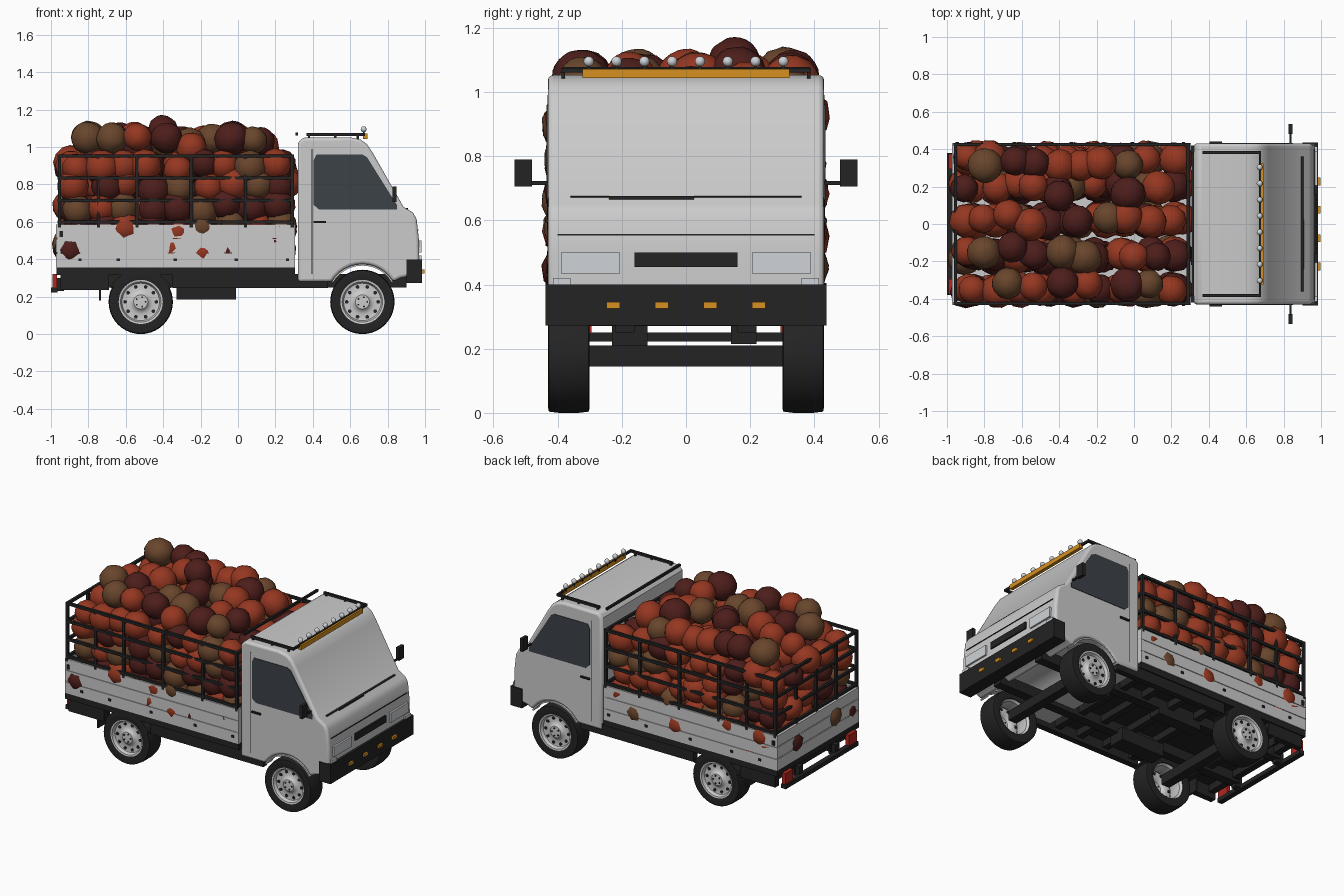
import bpy, bmesh, random
from math import sin, cos, pi, radians
from mathutils import Matrix, Vector

if "Cube" in bpy.data.objects:
    bpy.data.objects.remove(bpy.data.objects["Cube"])
random.seed(11)

def material(name, r, g, b):
    m = bpy.data.materials.new(name)
    m.diffuse_color = (r, g, b, 1)
    m.use_nodes = True
    m.node_tree.nodes["Principled BSDF"].inputs["Base Color"].default_value = m.diffuse_color
    return m

DARK = material("dark", .017, .017, .018)
GLASS = material("glass", .045, .055, .065)
ORANGE = material("orange", .68, .28, .015)
RED = material("red", .45, .02, .015)
LAMP = material("lamp", .62, .65, .68)
FRUIT = [material("maroon", .075, .013, .011), material("rust", .3, .038, .015),
         material("brown", .14, .06, .025)]

def finish(bm, name, mat=None, mirror=False, bevel=0, segs=2, smooth=0):
    bmesh.ops.recalc_face_normals(bm, faces=bm.faces)
    me = bpy.data.meshes.new(name)
    bm.to_mesh(me)
    bm.free()
    ob = bpy.data.objects.new(name, me)
    bpy.context.collection.objects.link(ob)
    if mat:
        me.materials.append(mat)
    if smooth:
        bpy.context.view_layer.objects.active = ob
        bpy.ops.object.select_all(action='DESELECT')
        ob.select_set(True)
        bpy.ops.object.shade_smooth_by_angle(angle=radians(smooth))
    if bevel:
        b = ob.modifiers.new("bevel", 'BEVEL')
        b.width, b.segments, b.limit_method, b.angle_limit = bevel, segs, 'ANGLE', radians(40)
    if mirror:
        m = ob.modifiers.new("mirror", 'MIRROR')
        m.use_axis = (False, True, False)
    return ob

def add_box(bm, x0, x1, y0, y1, z0, z1):
    mat = Matrix.Translation(((x0+x1)/2, (y0+y1)/2, (z0+z1)/2)) @ Matrix.Diagonal((x1-x0, y1-y0, z1-z0, 1))
    bmesh.ops.create_cube(bm, size=1, matrix=mat)

def boxes(name, dims, mat=None, **kw):
    bm = bmesh.new()
    for d in dims:
        add_box(bm, *d)
    return finish(bm, name, mat, **kw)

def prism(name, pts, y0, y1, mat=None, **kw):
    bm = bmesh.new()
    f = bm.faces.new([bm.verts.new((x, y0, z)) for x, z in pts])
    ext = bmesh.ops.extrude_face_region(bm, geom=[f])
    bmesh.ops.translate(bm, vec=(0, y1-y0, 0), verts=[v for v in ext['geom'] if isinstance(v, bmesh.types.BMVert)])
    return finish(bm, name, mat, **kw)

def lathe(name, prof, cx, cy, cz, mat=None, n=40, closed=False, **kw):
    # revolve (radius, y) profile round the y axis
    bm = bmesh.new()
    rings = [[bm.verts.new((cx+r*cos(2*pi*i/n), cy+y, cz+r*sin(2*pi*i/n))) for i in range(n)] for r, y in prof]
    pairs = list(zip(rings, rings[1:])) + ([(rings[-1], rings[0])] if closed else [])
    for a, b in pairs:
        for i in range(n):
            bm.faces.new((a[i], a[(i+1) % n], b[(i+1) % n], b[i]))
    if not closed:
        bm.faces.new(rings[-1])
    return finish(bm, name, mat, **kw)

# cab shell with wheel arch
AX_F, AX_R, AX_Z = .665, -.52, .172
arch = [(AX_F + .19*cos(t), .185 + .19*sin(t)) for t in [radians(150 - 120*i/12) for i in range(13)]]
cab = [(.32, .28), (.32, 1.02), (.345, 1.05), (.6, 1.052), (.655, 1.04), (.69, 1.015), (.72, .97),
       (.885, .68), (.935, .65), (.955, .615), (.968, .5), (.97, .32), (.87, .30)]
prism("cab_shell", cab + arch[::-1] + [(.485, .28)], -.43, .43, bevel=.022, segs=3, smooth=35)
prism("wheel_arch_lip", arch + [(AX_F + .181*cos(t), .185 + .181*sin(t)) for t in
      [radians(30 + 120*i/12) for i in range(13)]], .37, .432, mirror=True)
# side windows, door seams and handles
prism("side_window", [(.405, .93), (.42, .96), (.665, .96), (.69, .945), (.85, .69), (.85, .665), (.435, .665), (.405, .69)],
      .425, .434, GLASS, mirror=True)
boxes("door_seams", [(.394, .397, .425, .4315, .32, .99)], DARK, mirror=True)
boxes("door_handle", [(.405, .47, .425, .44, .593, .605)], DARK, mirror=True)
# cab front details
boxes("front_seams", [(.87, .907, -.36, .36, .671, .675), (.93, .966, -.4, .4, .553, .558)], DARK)
boxes("wiper", [(.88, .91, -.24, .025, .663, .675)], DARK)
boxes("grille", [(.95, .978, -.16, .16, .455, .5)], DARK)
boxes("headlight", [(.94, .98, .205, .39, .435, .5)], LAMP, mirror=True)
boxes("fog_lamp", [(.95, .98, .36, .415, .395, .42)], LAMP, mirror=True)
boxes("front_bumper", [(.9, .985, -.437, .437, .273, .4)], DARK)
boxes("bumper_lamps", [(.98, .997, y-.021, y+.021, .325, .345) for y in (-.227, -.076, .076, .227)], ORANGE)
# mirrors
boxes("wing_mirror", [(.825, .847, .48, .535, .705, .79)], DARK, mirror=True)
boxes("mirror_arm", [(.832, .842, .42, .49, .71, .722)], DARK, mirror=True)
# roof rack and light bar
boxes("roof_rails", [(.365, .68, .375, .39, 1.06, 1.075)], DARK, mirror=True)
boxes("roof_rail_feet", [(x-.006, x+.006, .377, .388, 1.04, 1.065) for x in (.38, .52, .64)], DARK, mirror=True)
boxes("roof_crossbars", [(.308, .322, -.385, .385, 1.062, 1.077), (.668, .68, -.385, .385, 1.06, 1.075)], DARK)
boxes("light_bar", [(.668, .692, -.323, .323, 1.043, 1.072)], ORANGE)
bm = bmesh.new()
for i in range(8):
    y = -.303 + i*.0866
    bmesh.ops.create_uvsphere(bm, u_segments=16, v_segments=10, radius=.016, matrix=Matrix.Translation((.672, y, 1.095)))
finish(bm, "roof_lamps", LAMP, smooth=35)
boxes("roof_lamp_stems", [(.667, .677, -.308+i*.0866, -.298+i*.0866, 1.06, 1.085) for i in range(8)], DARK)

# wheels
for tag, ax in (("front", AX_F), ("rear", AX_R)):
    lathe(tag+"_tyre", [(.116, -.06), (.155, -.065), (.168, -.062), (.172, -.03), (.172, .03), (.168, .062), (.155, .065), (.116, .058)],
          ax, .365, AX_Z, DARK, closed=True, mirror=True, smooth=35)
    lathe(tag+"_rim", [(.116, -.055), (.105, -.04), (.104, .01), (.116, .055), (.118, .062), (.108, .06), (.1, .04), (.065, .035),
          (.045, .045), (.038, .055), (.004, .056)], ax, .365, AX_Z, mirror=True, smooth=35)
    bm = bmesh.new()
    for n, r, s, y in ((10, .084, .01, .403), (5, .026, .005, .422)):
        for i in range(n):
            t = 2*pi*i/n
            bmesh.ops.create_cone(bm, cap_ends=True, segments=10, radius1=s, radius2=s, depth=.008,
                matrix=Matrix.Translation((ax+r*cos(t), y, AX_Z+r*sin(t))) @ Matrix.Rotation(pi/2, 4, 'X'))
    finish(bm, tag+"_wheel_holes", DARK, mirror=True)
    boxes(tag+"_axle", [(ax-.03, ax+.03, -.33, .33, .145, .21)], DARK)

# chassis
boxes("chassis_rail", [(-.95, .9, .16, .22, .25, .32)], DARK, mirror=True)
boxes("cross_members", [(x-.022, x+.022, -.4, .4, .27, .32) for x in (-.92, -.72, -.3, -.1, .1, .27)], DARK)
boxes("side_sills", [(-.95, -.69, .38, .42, .235, .32), (-.35, .48, .38, .42, .245, .32)], DARK, mirror=True)
boxes("fuel_tank", [(-.33, -.01, -.23, -.12, .185, .27), (-.33, -.01, .14, .22, .215, .27)], DARK)
boxes("mud_flap", [(-.742, -.732, .3, .42, .18, .28)], DARK, mirror=True)
prism("rear_mudguard", [(AX_R+.19*cos(t), .155+.19*sin(t)) for t in [radians(30+10*i) for i in range(13)]] +
      [(AX_R+.178*cos(t), .155+.178*sin(t)) for t in [radians(150-10*i) for i in range(13)]], .3, .428, DARK, mirror=True)
boxes("rear_bar", [(-1.0, -.965, -.38, .38, .222, .25), (-.98, -.93, .17, .21, .23, .3), (-.98, -.93, -.21, -.17, .23, .3)], DARK)
boxes("tail_light", [(-.993, -.967, .295, .375, .25, .322)], RED, mirror=True)

# load bed
boxes("bed_frame", [(-.97, .305, -.428, .428, .315, .355)], DARK)
boxes("bed_floor", [(-.965, .3, -.42, .42, .352, .37)])
zs = [(.356, .43), (.435, .508), (.513, .585)]
boxes("side_planks", [(-.97, .305, .412, .432, a, b) for a, b in zs] + [(-.965, .3, .41, .427, .356, .58)], mirror=True)
boxes("tailgate_planks", [(-.972, -.952, -.43, .43, a, b) for a, b in zs] + [(-.967, -.95, -.42, .42, .356, .58)])
boxes("headboard", [(.285, .305, -.43, .43, .356, .585)])
boxes("bed_latches", [(x-.009, x+.009, .43, .438, .39, .405) for x in (-.845, -.64, -.335, -.01, .265)] +
      [(-.955, -.935, .43, .438, .52, .55)], DARK, mirror=True)

# cage rails and posts
w, rails = .0085, (.6, .715, .835, .952)
bars = [(-.965, .3, .425-w, .425+w, z-w, z+w) for z in rails]
bars += [(x-w, x+w, .425-w, .425+w, .57, .96) for x in (-.955, -.745, -.54, -.25, .04, .29)]
boxes("side_cage", bars, DARK, mirror=True)
for tag, x in (("rear", -.955), ("front", .29)):
    bars = [(x-w, x+w, -.425, .425, z-w, z+w) for z in rails]
    bars += [(x-w, x+w, y-w, y+w, .57, .955) for y in (-.21, 0, .21)]
    boxes(tag+"_cage", bars, DARK)

# heaped fruit, one mesh per colour
piles = [bmesh.new() for _ in FRUIT]
def fruit(x, y, z):
    r = random.uniform(.076, .094)
    bm = random.choices(piles, (4, 4, 2))[0]
    rot = Matrix.Rotation(random.uniform(0, 6), 4, Vector((random.random(), random.random(), 1)).normalized())
    c = Vector((x, y, z))
    new = bmesh.ops.create_icosphere(bm, subdivisions=3 if z > .96 else 2, radius=r,
          matrix=Matrix.Translation(c) @ rot @ Matrix.Diagonal((1, 1, random.uniform(.92, 1.06), 1)))
    for v in new['verts']:
        v.co = c + (v.co - c)*random.uniform(.97, 1.025)

def jit(a):
    return random.uniform(-a, a)
rows = (.35, .2, .025, -.165, -.352)
for k, z in enumerate((.46, .57, .68, .79, .9)):
    for i in range(9):
        for y in rows:
            fruit(-.88 + i*.137 + jit(.025) + (.02 if k % 2 else -.005), y + jit(.01 if abs(y) > .3 else .022), z + jit(.025))
for i in range(8):
    for y in rows:
        if random.random() < .75:
            fruit(-.79 + i*.128 + jit(.03), y*.93 + jit(.03), 1.025 + jit(.03))
fruit(-.4, .15, 1.088)
for bm, m in zip(piles, FRUIT):
    finish(bm, m.name + "_fruit", m, smooth=50)
